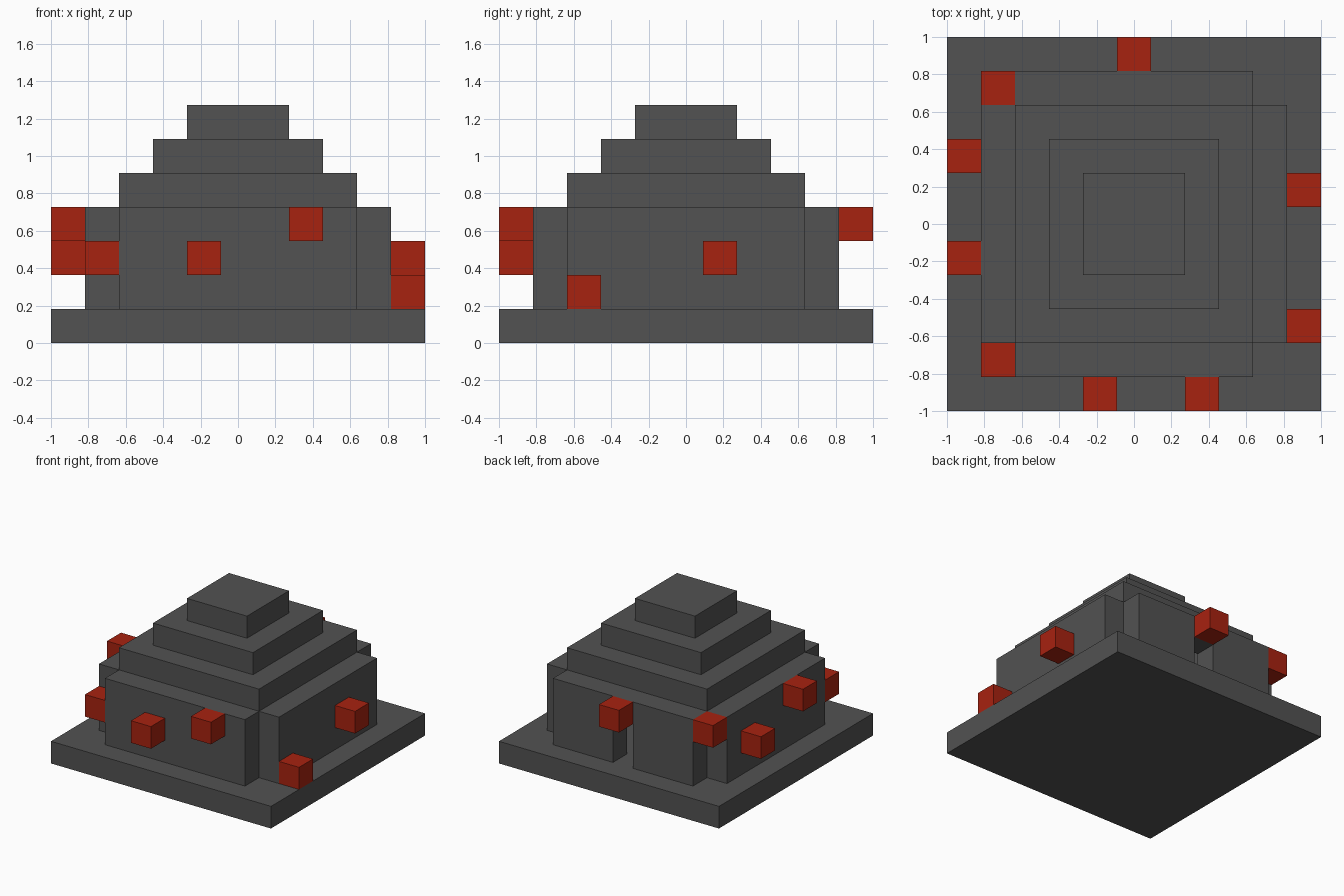
import bpy
import bmesh
import math
from mathutils import Matrix, Vector

if "Cube" in bpy.data.objects:
    bpy.data.objects.remove(bpy.data.objects["Cube"])

U = 2 / 11  # edge length of one block


def material(name, rgb):
    mat = bpy.data.materials.new(name)
    mat.use_nodes = True
    color = (*rgb, 1)
    mat.diffuse_color = color
    mat.node_tree.nodes["Principled BSDF"].inputs["Base Color"].default_value = color
    return mat


stone = material("dark grey stone", (0.084, 0.084, 0.084))
red = material("lantern red", (0.39, 0.016, 0.005))


def finish(name, bm, mat):
    """Scale block units to scene units and link the object."""
    bmesh.ops.recalc_face_normals(bm, faces=bm.faces)
    bmesh.ops.scale(bm, vec=(U, U, U), verts=bm.verts)
    mesh = bpy.data.meshes.new(name)
    bm.to_mesh(mesh)
    bm.free()
    mesh.materials.append(mat)
    obj = bpy.data.objects.new(name, mesh)
    bpy.context.collection.objects.link(obj)


def box(name, center, size, mat):
    bm = bmesh.new()
    bmesh.ops.create_cube(bm, size=1, matrix=Matrix.Translation(center) @ Matrix.Diagonal((*size, 1)))
    finish(name, bm, mat)


def wall(name, outline, angle):
    """Extrude an upright outline one block thick, then turn it to its side."""
    bm = bmesh.new()
    face = bm.faces.new([bm.verts.new((x, -4.5, z)) for x, z in outline])
    extruded = bmesh.ops.extrude_face_region(bm, geom=[face])["geom"]
    moved = [v for v in extruded if isinstance(v, bmesh.types.BMVert)]
    bmesh.ops.translate(bm, vec=Vector((0, 1, 0)), verts=moved)
    bmesh.ops.rotate(bm, matrix=Matrix.Rotation(angle, 3, "Z"), verts=bm.verts)
    finish(name, bm, stone)


def ring(name, outer, inner, z):
    """Square ring one block high."""
    bm = bmesh.new()
    corners = [(-1, -1), (1, -1), (1, 1), (-1, 1)]
    loops = [[bm.verts.new((x * r, y * r, h)) for x, y in corners]
             for r, h in ((outer, z), (outer, z + 1), (inner, z + 1), (inner, z))]
    for a, b in zip(loops, loops[1:] + loops[:1]):
        for i in range(4):
            j = (i + 1) % 4
            bm.faces.new((a[i], a[j], b[j], b[i]))
    finish(name, bm, stone)


# Base slab
box("base_slab", (0, 0, 0.5), (11, 11, 1), stone)

# Four walls with open corners; the back one has a doorway
plain = [(-3.5, 1), (3.5, 1), (3.5, 4), (-3.5, 4)]
doorway = [(-3.5, 1), (-0.5, 1), (-0.5, 3), (0.5, 3), (0.5, 1)] + plain[1:]
for i, side in enumerate(("front", "left", "back", "right")):
    wall(side + "_wall", doorway if side == "back" else plain, i * math.pi / 2)

# Stepped hollow roof
ring("lower_roof_tier", 3.5, 2.5, 4)
ring("middle_roof_tier", 2.5, 1.5, 5)
box("roof_cap", (0, 0, 6.5), (3, 3, 1), stone)

# Red blocks around the walls: column, row, layer
lanterns = {
    "front_right": (-1, -5, 2), "front_left": (2, -5, 3),
    "left_front": (5, -3, 1), "left_back": (5, 1, 2),
    "door": (0, 5, 3), "back_corner": (-4, 4, 3), "front_corner": (-4, -4, 2),
    "right_back": (-5, 2, 2), "right_front": (-5, -1, 3),
}
for place, (x, y, layer) in lanterns.items():
    box(place + "_red_block", (x, y, layer + 0.5), (1, 1, 1), red)
